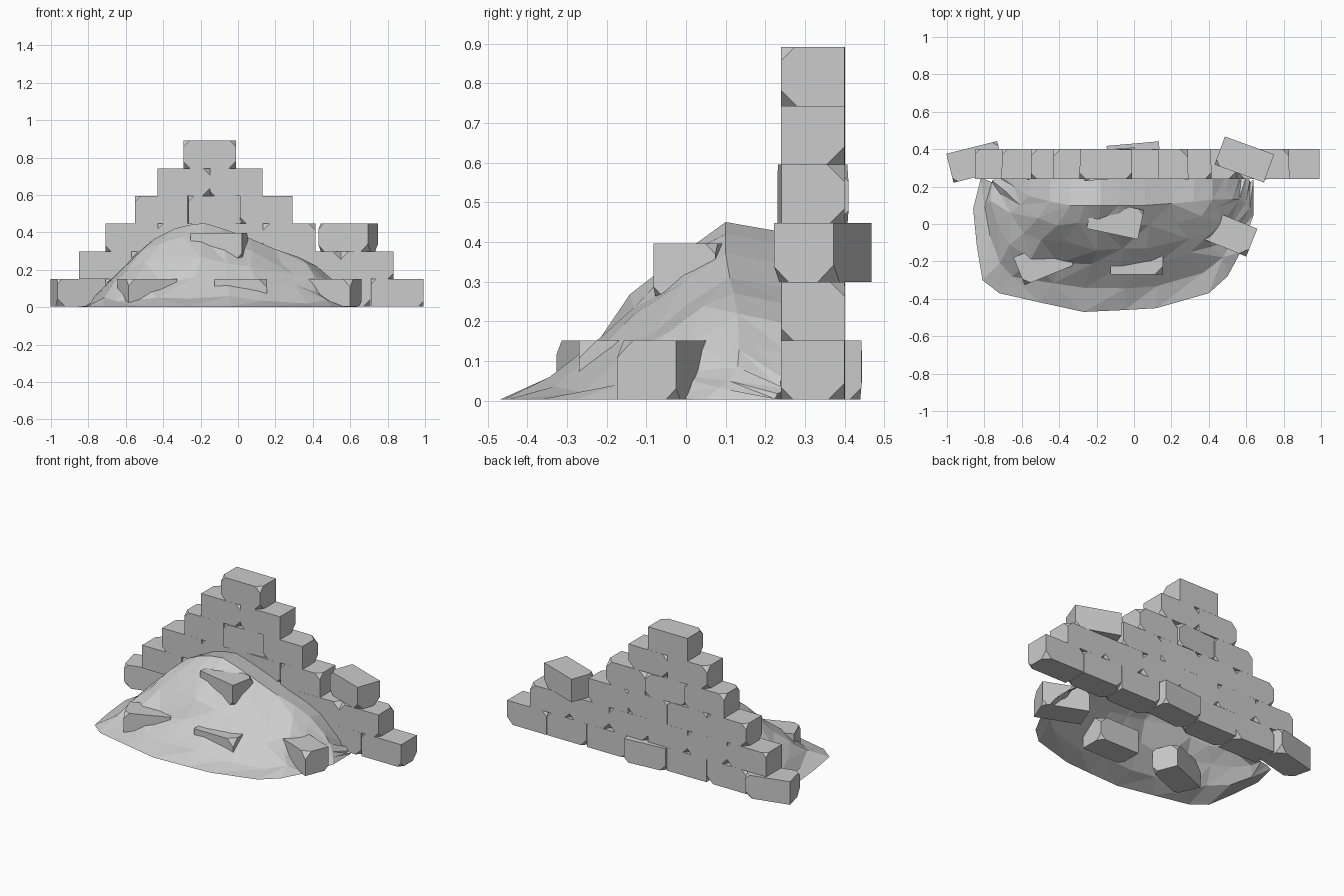
import bpy, bmesh, math, random
from mathutils import Matrix, Vector

if "Cube" in bpy.data.objects:
    bpy.data.objects.remove(bpy.data.objects["Cube"])

random.seed(4)
L, W, H = 0.28, 0.16, 0.148


def finish(bm, name):
    bmesh.ops.recalc_face_normals(bm, faces=bm.faces)
    mesh = bpy.data.meshes.new(name)
    bm.to_mesh(mesh)
    bm.free()
    obj = bpy.data.objects.new(name, mesh)
    bpy.context.collection.objects.link(obj)
    return obj


def brick(name, x, y, z, rot=0):
    """Block with a few randomly chipped corners, z is its underside."""
    bm = bmesh.new()
    bmesh.ops.create_cube(bm, size=1)
    bmesh.ops.scale(bm, vec=(L, W, H), verts=bm.verts)
    for v in random.sample(list(bm.verts), 4):
        bmesh.ops.bevel(bm, geom=[v], offset=random.uniform(0.025, 0.045),
                        segments=1, affect='VERTICES')
    obj = finish(bm, name)
    obj.matrix_world = (Matrix.Translation((x, y, z + H / 2))
                        @ Matrix.Rotation(math.radians(rot), 4, 'Z'))


# stepped wall: first brick centre and brick count per course
courses = [(-0.568, 6), (-0.71, 6), (-0.567, 4), (-0.41, 3), (-0.29, 2), (-0.15, 1)]
twisted = {(0, 2): (0.35, 5), (3, 1): (0.32, 4)}
for r, (x0, count) in enumerate(courses):
    for i in range(count):
        y, rot = twisted.get((r, i), (0.32, random.uniform(-0.4, 0.4)))
        brick(f"wall_brick_{r}_{i}", x0 + i * (0.284 if r == 0 else 0.28),
              y, 0.003 + r * 0.148, rot)

# displaced wall bricks
brick("loose_end_brick", -0.848, 0.332, 0.003, 14)
brick("loose_upper_brick", 0.59, 0.345, 0.299, -20)

# bricks buried in the heap
brick("buried_brick_top", -0.10, 0.025, 0.248, -12)
brick("buried_brick_left", -0.485, -0.20, 0.003, 22)
brick("buried_brick_front", 0.015, -0.19, 0.003, 0)
brick("buried_brick_right", 0.50, -0.047, 0.003, -22)

# rubble heap: foot (x, y) and ridge (x, y, z) for each rib
ribs = [
    (-0.82, 0.24, -0.70, 0.24, 0.06), (-0.86, 0.08, -0.64, 0.20, 0.17),
    (-0.84, -0.12, -0.56, 0.15, 0.27), (-0.81, -0.30, -0.45, 0.12, 0.365),
    (-0.72, -0.37, -0.34, 0.10, 0.42), (-0.50, -0.42, -0.26, 0.10, 0.44),
    (-0.27, -0.47, -0.18, 0.10, 0.45), (-0.05, -0.46, -0.08, 0.10, 0.42),
    (0.12, -0.45, 0.06, 0.10, 0.37), (0.40, -0.37, 0.20, 0.11, 0.31),
    (0.50, -0.28, 0.32, 0.12, 0.27), (0.57, -0.15, 0.42, 0.13, 0.22),
    (0.64, 0.05, 0.50, 0.17, 0.14), (0.64, 0.24, 0.56, 0.24, 0.06),
]
slope = [(0, 0), (0.22, 0.10), (0.42, 0.33), (0.60, 0.58), (0.80, 0.82), (1, 1)]
bm = bmesh.new()
grid = []
for fx, fy, rx, ry, rz in ribs:
    foot, ridge = Vector((fx, fy, 0.002)), Vector((rx, ry, rz))
    row = []
    for t, h in slope:
        p = foot.lerp(ridge, t)
        p.z = 0.002 + (rz - 0.002) * h
        if 0 < t < 1:
            p += Vector([random.uniform(-0.018, 0.018) for _ in range(3)])
            p.z = max(p.z, 0.004)
        row.append(bm.verts.new(p))
    row.append(bm.verts.new((rx, 0.27, rz - 0.03)))
    grid.append(row)
for a, b in zip(grid, grid[1:]):
    for j in range(len(a) - 1):
        q = (a[j], b[j], b[j + 1], a[j + 1])
        k = random.randint(0, 1)
        bm.faces.new((q[k], q[k + 1], q[k + 2]))
        bm.faces.new((q[k], q[k + 2], q[(k + 3) % 4]))
heap = finish(bm, "rubble_heap")
# make the open shell face upwards
if sum(p.normal.z for p in heap.data.polygons) < 0:
    heap.data.flip_normals()
